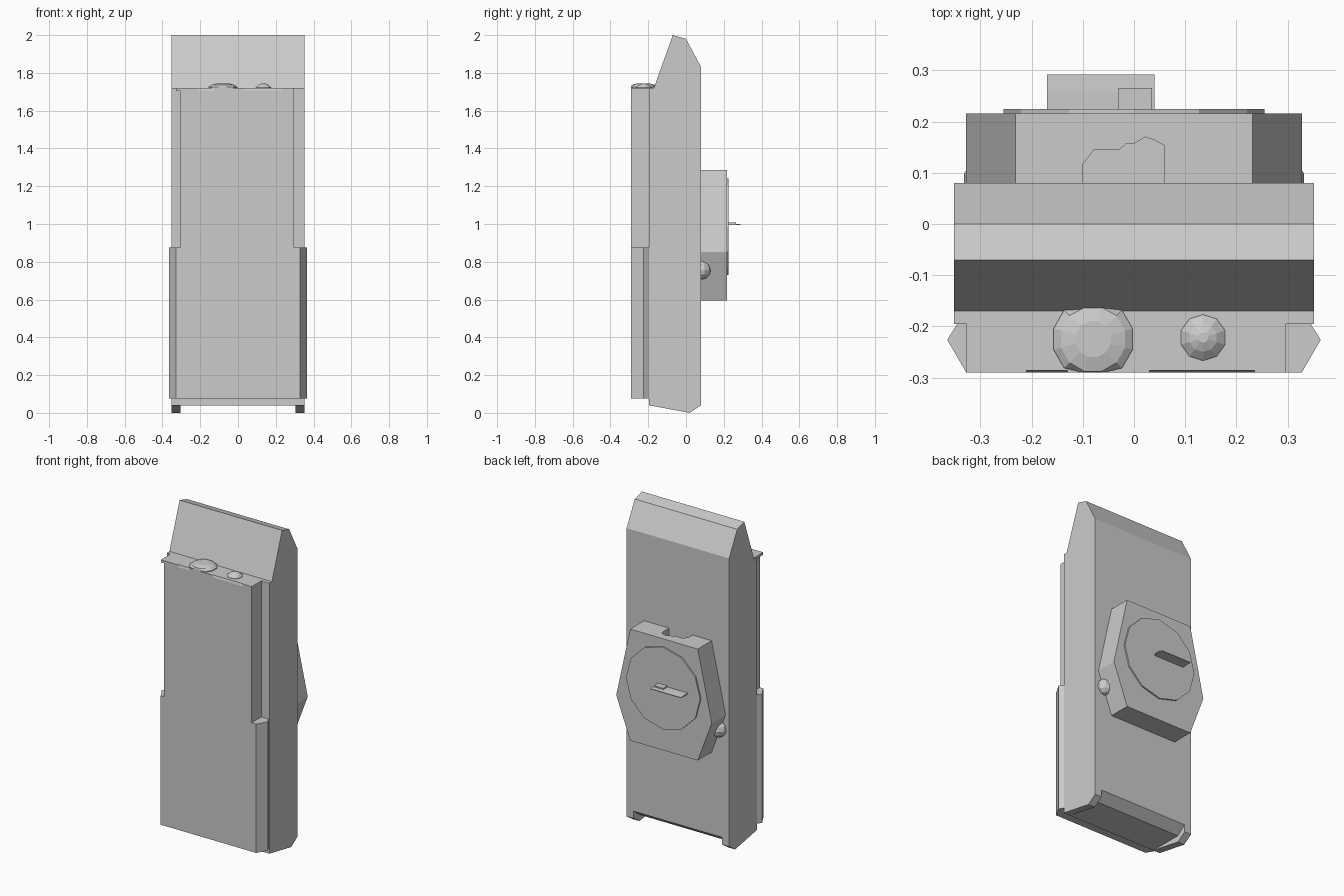
import bpy, bmesh, math
from mathutils import Vector

if "Cube" in bpy.data.objects:
    bpy.data.objects.remove(bpy.data.objects["Cube"])


def make(name, verts, faces):
    me = bpy.data.meshes.new(name)
    me.from_pydata(verts, [], faces)
    bm = bmesh.new()
    bm.from_mesh(me)
    bmesh.ops.recalc_face_normals(bm, faces=bm.faces)
    bm.to_mesh(me)
    bm.free()
    ob = bpy.data.objects.new(name, me)
    bpy.context.collection.objects.link(ob)
    return ob


def prism(name, pts, axis, a, b):
    """Extrude a 2D outline along an axis from a to b."""
    place = {'x': lambda p, t: (t, p[0], p[1]),
             'y': lambda p, t: (p[0], t, p[1]),
             'z': lambda p, t: (p[0], p[1], t)}[axis]
    n = len(pts)
    verts = [place(p, a) for p in pts] + [place(p, b) for p in pts]
    faces = [list(range(n)), list(range(n, 2 * n))]
    faces += [[i, (i + 1) % n, n + (i + 1) % n, n + i] for i in range(n)]
    return make(name, verts, faces)


def box(name, x0, x1, y0, y1, z0, z1):
    return prism(name, [(x0, y0), (x1, y0), (x1, y1), (x0, y1)], 'z', z0, z1)


def cut(ob, cutter):
    m = ob.modifiers.new("cut", 'BOOLEAN')
    m.operation = 'DIFFERENCE'
    m.solver = 'EXACT'
    m.object = cutter
    cutter.hide_render = True
    cutter.hide_set(True)


def dome(name, cx, cy, z, rings, n, ymin, ymax):
    """Stacked rings of (radius, height), kept between two y limits."""
    verts, faces = [], []
    for r, h in rings:
        for i in range(n):
            t = 2 * math.pi * (i + 0.5) / n
            y = min(max(cy + r * math.sin(t), ymin), ymax)
            verts.append((cx + r * math.cos(t), y, z + h))
    for k in range(len(rings) - 1):
        for i in range(n):
            j = (i + 1) % n
            faces.append([k * n + i, k * n + j, (k + 1) * n + j, (k + 1) * n + i])
    faces.append(list(range(n)))
    faces.append(list(range((len(rings) - 1) * n, len(rings) * n)))
    return make(name, verts, faces)


# main case: side profile, with a shallower underside between the end feet
upper = [(0.08, 1.83), (0.0, 1.98), (-0.07, 2.0), (-0.17, 1.72), (-0.195, 1.72)]
case = prism("case", [(-0.195, 0.04), (0.02, 0.0), (0.08, 0.04)] + upper, 'x', -0.352, 0.352)
cut(case, prism("underside_cutter",
                [(-0.25, 0.04), (0.02, 0.04), (0.1, 0.1), (0.1, -0.1), (-0.25, -0.1)],
                'x', -0.305, 0.305))

# front panel with two shallow chamfered slots along its top edge
panel = box("front_panel", -0.305, 0.297, -0.29, -0.194, 0.075, 1.72)
for i, (x0, x1) in enumerate([(-0.21, -0.13), (0.03, 0.235)]):
    cut(panel, prism(f"slot_cutter_{i}", [(-0.30, 1.703), (-0.29, 1.706), (-0.283, 1.73),
                                          (-0.30, 1.73)], 'x', x0, x1))
box("panel_top_lip", -0.327, -0.304, -0.29, -0.194, 1.704, 1.72)

# angled grips on the lower sides of the panel
for side, s in (("right", 1), ("left", -1)):
    pts = [(0.29, -0.19), (0.342, -0.19), (0.365, -0.226), (0.328, -0.29), (0.29, -0.29)]
    prism(f"{side}_grip", [(s * x, y) for x, y in pts], 'z', 0.075, 0.875)

# top buttons
dome("large_button", -0.08, -0.225, 1.715,
     [(0.08, 0), (0.08, 0.01), (0.065, 0.021), (0.036, 0.029)], 12, -0.29, -0.163)
dome("small_button", 0.135, -0.222, 1.715,
     [(0.046, 0), (0.045, 0.007), (0.028, 0.021), (0.01, 0.029)], 10, -0.29, -0.16)

# six-sided housing on the back with a stepped pocket in its top
half = [(0.232, 0.595), (0.328, 0.852), (0.232, 1.287)]
housing = prism("back_housing", half + [(-x, z) for x, z in reversed(half)], 'y', 0.078, 0.216)
cut(housing, prism("pocket_cutter",
                   [(-0.10, 0.07), (-0.10, 0.117), (-0.077, 0.146), (-0.028, 0.146),
                    (-0.015, 0.157), (0.0, 0.157), (0.022, 0.17), (0.04, 0.164),
                    (0.06, 0.153), (0.06, 0.07)], 'z', 1.2, 1.35))

# round studs on the lower slopes of the housing
for side, s in (("right", 1), ("left", -1)):
    bm = bmesh.new()
    bmesh.ops.create_uvsphere(bm, u_segments=10, v_segments=6, radius=0.05)
    bmesh.ops.translate(bm, vec=Vector((s * 0.285, 0.083, 0.757)), verts=bm.verts)
    me = bpy.data.meshes.new(f"{side}_stud")
    bm.to_mesh(me)
    bm.free()
    bpy.context.collection.objects.link(bpy.data.objects.new(f"{side}_stud", me))

# twelve-sided dial and its thin turning key
prism("dial", [(0.255 * math.cos(i * math.pi / 6), 0.985 + 0.255 * math.sin(i * math.pi / 6))
               for i in range(12)], 'y', 0.21, 0.225)
prism("dial_key", [(0.22, 0.994), (0.292, 0.994), (0.292, 0.998), (0.257, 1.001), (0.22, 1.001)],
      'x', -0.17, 0.04)
box("key_step", -0.03, 0.035, 0.22, 0.266, 1.0, 1.008)
